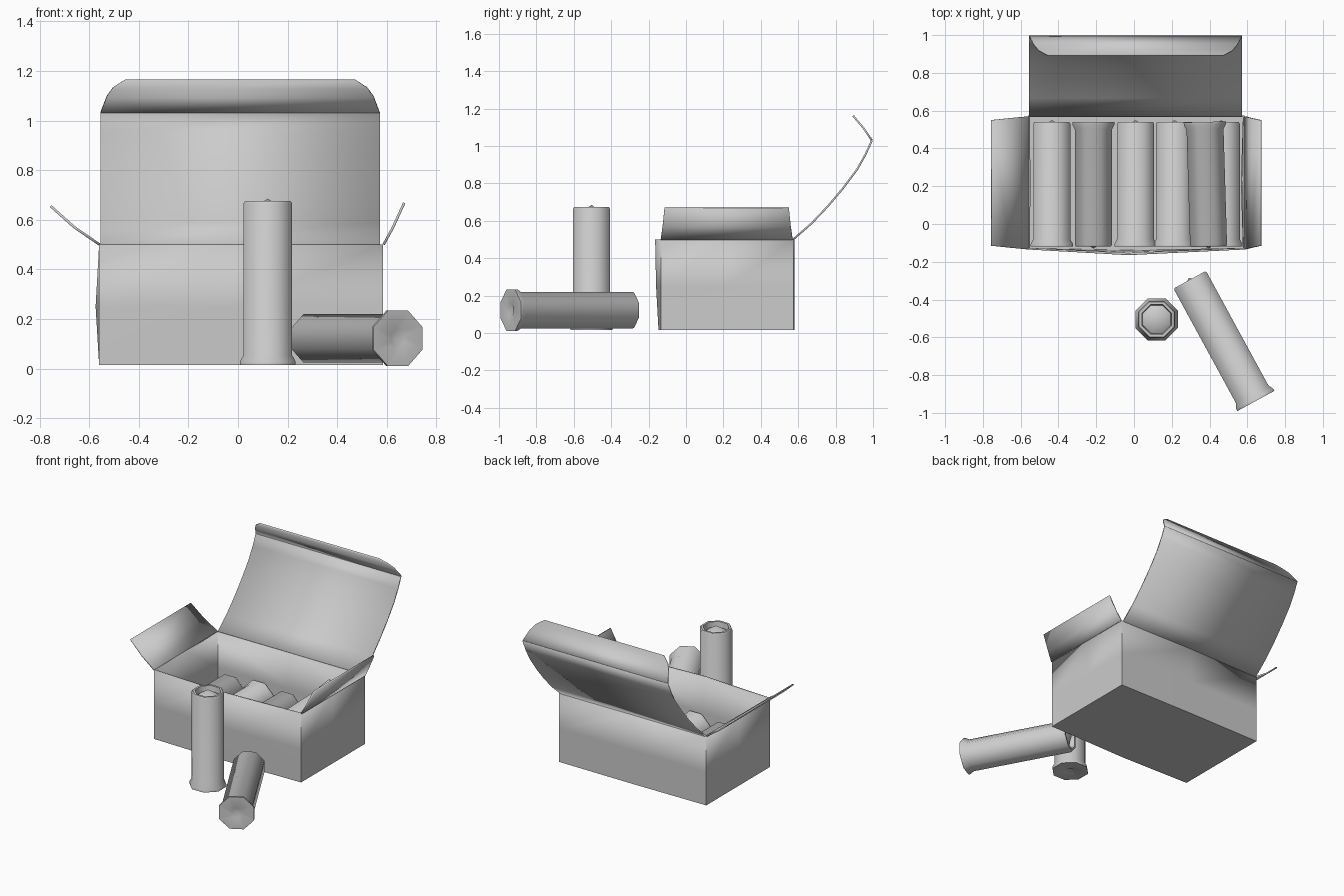
import bpy, bmesh, math
from mathutils import Vector

cube = bpy.data.objects.get("Cube")
if cube:
    bpy.data.objects.remove(cube, do_unlink=True)

GREY = (0.6, 0.6, 0.6, 1)
grey = bpy.data.materials.new("plain grey")
grey.use_nodes = True
grey.diffuse_color = GREY
grey.node_tree.nodes["Principled BSDF"].inputs["Base Color"].default_value = GREY


def finish(bm, name, angle, thickness=0, offset=-1):
    """Turn a bmesh into a shaded object, optionally with card thickness."""
    bmesh.ops.recalc_face_normals(bm, faces=bm.faces)
    mesh = bpy.data.meshes.new(name)
    bm.to_mesh(mesh)
    bm.free()
    mesh.materials.append(grey)
    obj = bpy.data.objects.new(name, mesh)
    bpy.context.collection.objects.link(obj)
    bpy.ops.object.select_all(action='DESELECT')
    obj.select_set(True)
    bpy.context.view_layer.objects.active = obj
    bpy.ops.object.shade_smooth_by_angle(angle=math.radians(angle))
    if thickness:
        card = obj.modifiers.new("card thickness", 'SOLIDIFY')
        card.thickness = thickness
        card.offset = offset
    return obj


def bridge(bm, a, b):
    n = len(a)
    for i in range(n):
        j = (i + 1) % n
        bm.faces.new((a[i], a[j], b[j], b[i]))


def sheet(name, rows):
    """Folded card: each row is the two ends of one fold line."""
    bm = bmesh.new()
    prev = None
    for row in rows:
        cur = [bm.verts.new(p) for p in row]
        if prev:
            bm.faces.new((prev[0], prev[1], cur[1], cur[0]))
        prev = cur
    return finish(bm, name, 30, 0.01, 0)


# Open carton with slightly bowed walls
def carton():
    bm = bmesh.new()
    x0, x1, y0, y1 = -0.56, 0.585, -0.135, 0.575
    loops = []
    for z, front, side in ((0.015, -0.147, 0), (0.25, -0.16, 0.014), (0.5, -0.165, 0)):
        pts = [(x0, y0), (-0.03, front), (x1, y0), (x1 - side / 2, 0.22),
               (x1, y1), (0, y1 + 0.004), (x0, y1), (x0 - side, 0.22)]
        loops.append([bm.verts.new((x, y, z)) for x, y in pts])
    bm.faces.new(loops[0])
    for a, b in zip(loops, loops[1:]):
        bridge(bm, a, b)
    finish(bm, "carton", 30, 0.012)


carton()

# Curved lid rising from the back edge
sheet("lid", [((-0.555, y, z), (0.572, y, z)) for y, z in
              ((0.572, 0.5), (0.67, 0.585), (0.76, 0.68), (0.84, 0.775),
               (0.915, 0.875), (0.96, 0.955), (0.994, 1.03))])

# Tuck flap with rounded corners
sheet("lid_tuck_flap", [((-0.555 + inset, y, z), (0.572 - inset, y, z)) for inset, y, z in
                        ((0, 0.994, 1.03), (0.025, 0.95, 1.095),
                         (0.05, 0.92, 1.13), (0.1, 0.893, 1.162))])

# Side flaps
for name, path in (("right_flap", ((-0.558, 0.5), (-0.66, 0.57), (-0.755, 0.655))),
                   ("left_flap", ((0.587, 0.5), (0.625, 0.57), (0.67, 0.668)))):
    sheet(name, [((x, -0.135 + t, z), (x, 0.57 - t, z))
                 for (x, z), t in zip(path, (0, 0.01, 0.02))])


# Eight-sided cartridge: dimpled base, flange, straight tube, recessed tip
def cartridge(name, base, tip):
    base, tip = Vector(base), Vector(tip)
    length = (tip - base).length
    profile = [(0.035, 0), (0.121, 0), (0.121, 0.014), (0.106, 0.04),
               (0.106, length - 0.01), (0.1, length), (0.085, length), (0.08, length - 0.04)]
    bm = bmesh.new()
    rings = []
    for r, h in profile:
        rings.append([bm.verts.new((r * math.cos(a), r * math.sin(a), h))
                      for a in (math.tau * (i + 0.5) / 8 for i in range(8))])
    for a, b in zip(rings, rings[1:]):
        bridge(bm, a, b)
    for ring, h in ((rings[0], 0.02), (rings[-1], length + 0.01)):
        centre = bm.verts.new((0, 0, h))
        for i in range(8):
            bm.faces.new((ring[i], ring[(i + 1) % 8], centre))
    obj = finish(bm, name, 50)
    obj.location = base
    obj.rotation_euler = (tip - base).to_track_quat('Z', 'Y').to_euler()


cartridge("standing_cartridge", (0.12, -0.505, 0.015), (0.12, -0.505, 0.675))
cartridge("fallen_cartridge", (0.645, -0.937, 0.122), (0.295, -0.295, 0.122))

# Packed cartridges, alternating ends; one rests on top of its neighbours
FRONT, BACK = -0.12, 0.54
for i, (x, z, base_in_front, skew) in enumerate((
        (-0.435, 0.14, True, 0), (-0.215, 0.14, False, 0), (0.008, 0.14, True, 0),
        (0.215, 0.14, True, 0), (0.385, 0.3, False, 0.01), (0.462, 0.14, True, 0))):
    ends = [(x + skew, FRONT, z), (x - skew, BACK, z)]
    if not base_in_front:
        ends.reverse()
    cartridge(f"packed_cartridge_{i + 1}", *ends)
